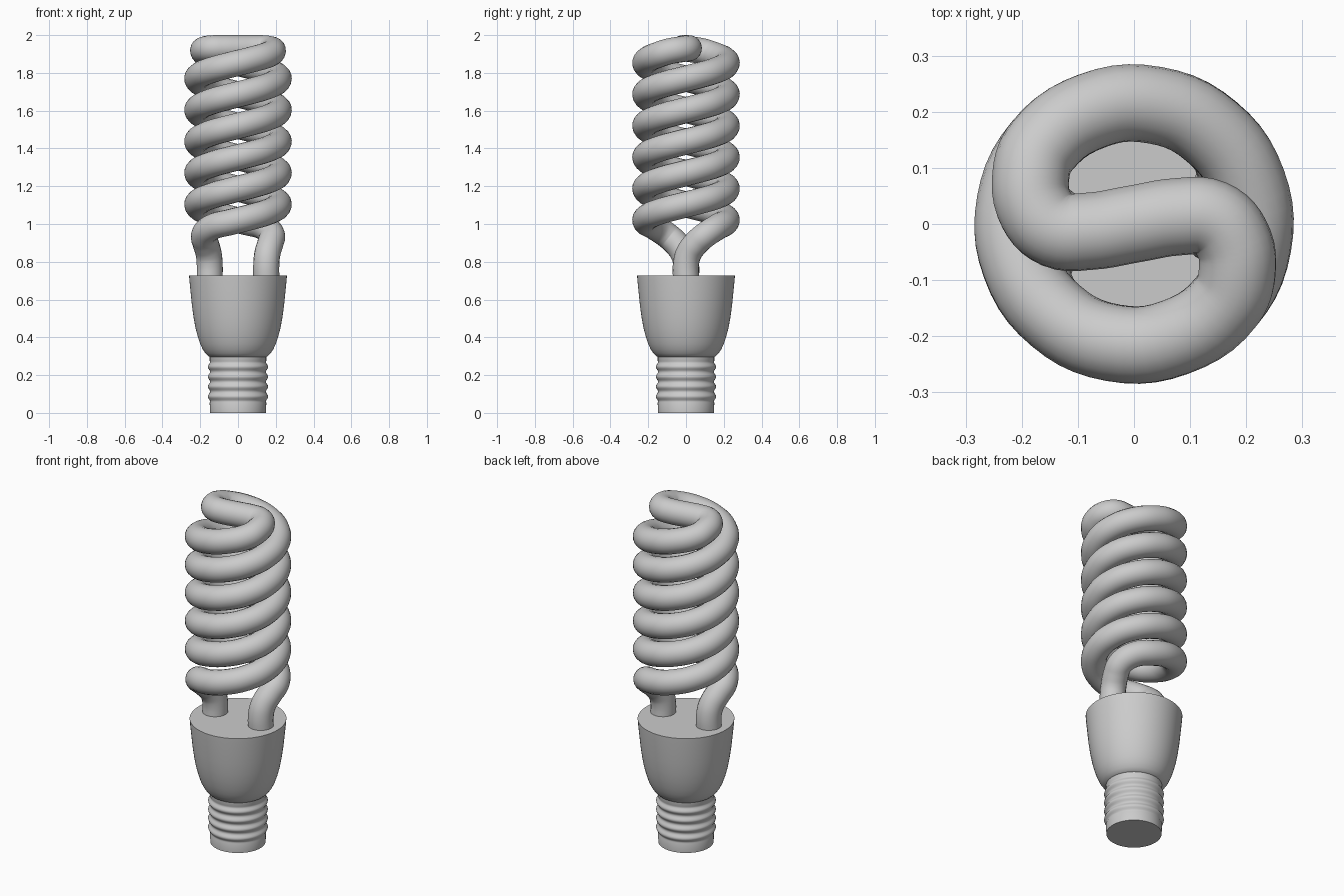
import bpy, bmesh
from math import sin, cos, pi, radians

if "Cube" in bpy.data.objects:
    bpy.data.objects.remove(bpy.data.objects["Cube"])

R, TUBE = 0.215, 0.069


def lathe(name, profile, segments=64):
    """Spin an (r, z) profile round the z axis and close both ends."""
    bm = bmesh.new()
    rings = [[bm.verts.new((r * cos(2 * pi * i / segments), r * sin(2 * pi * i / segments), z))
              for i in range(segments)] for r, z in profile]
    for a, b in zip(rings, rings[1:]):
        for i in range(segments):
            j = (i + 1) % segments
            bm.faces.new((a[i], a[j], b[j], b[i]))
    bm.faces.new(rings[0][::-1])
    bm.faces.new(rings[-1])
    me = bpy.data.meshes.new(name)
    bm.to_mesh(me)
    bm.free()
    ob = bpy.data.objects.new(name, me)
    bpy.context.collection.objects.link(ob)
    smooth(ob)
    return ob


def smooth(ob):
    bpy.ops.object.select_all(action='DESELECT')
    ob.select_set(True)
    bpy.context.view_layer.objects.active = ob
    bpy.ops.object.shade_smooth_by_angle(angle=radians(40))


# Screw base: plain collar, four rounded threads, neck
screw = [(0.148, 0.0), (0.15, 0.055)]
for i in range(33):
    t = i / 32
    screw.append((0.154 - 0.006 * cos(t * 8 * pi), 0.06 + 0.21 * t))
screw += [(0.15, 0.275), (0.15, 0.31)]
lathe("screw_base", screw)

# Cup-shaped housing
lathe("housing", [(0.145, 0.295), (0.157, 0.3), (0.172, 0.315), (0.187, 0.337), (0.2, 0.365),
                  (0.212, 0.4), (0.225, 0.45), (0.235, 0.505), (0.244, 0.57),
                  (0.251, 0.64), (0.257, 0.7), (0.259, 0.727)])

# Spiral tube: leg, helix and half of the top bridge, then its 180 degree copy
half = [(0.15, 0, 0.70), (0.15, 0, 0.79), (0.156, 0.015, 0.845),
        (0.172, 0.055, 0.9), (0.18, 0.1, 0.94)]
for deg in range(50, 1041, 30):
    a = radians(deg)
    half.append((R * cos(a), R * sin(a), 1.02 + (deg - 90) / 360 * 0.333))
half += [(0.184, -0.085, 1.915), (0.174, -0.025, 1.925), (0.138, 0.01, 1.93), (0.08, 0.013, 1.931)]
path = half + [(0, 0, 1.931)] + [(-x, -y, z) for x, y, z in reversed(half)]

curve = bpy.data.curves.new("spiral_tube", 'CURVE')
curve.dimensions = '3D'
curve.resolution_u = 5
curve.bevel_depth = TUBE
curve.bevel_resolution = 8
curve.use_fill_caps = True
spline = curve.splines.new('BEZIER')
spline.bezier_points.add(len(path) - 1)
for p, co in zip(spline.bezier_points, path):
    p.co = co
    p.handle_left_type = p.handle_right_type = 'AUTO'
tube = bpy.data.objects.new("spiral_tube", curve)
bpy.context.collection.objects.link(tube)
bpy.ops.object.select_all(action='DESELECT')
tube.select_set(True)
bpy.context.view_layer.objects.active = tube
bpy.ops.object.convert(target='MESH')
smooth(bpy.context.view_layer.objects.active)
